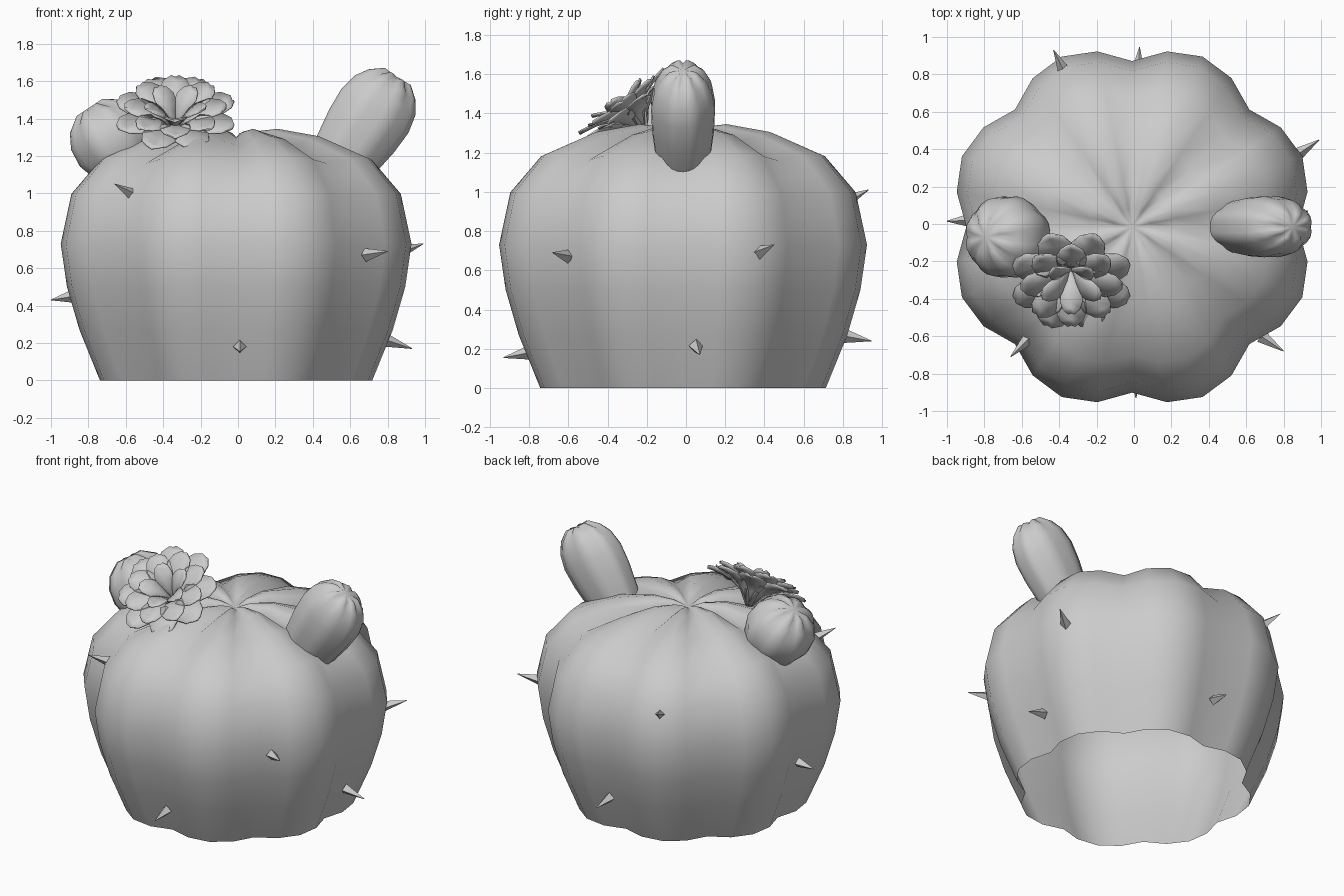
import bpy
import bmesh
from math import sin, cos, pi, radians
from mathutils import Vector, Matrix

cube = bpy.data.objects.get("Cube")
if cube:
    bpy.data.objects.remove(cube)

grey = bpy.data.materials.new("plain grey")
grey.use_nodes = True
grey.diffuse_color = (0.6, 0.6, 0.6, 1)
grey.node_tree.nodes["Principled BSDF"].inputs["Base Color"].default_value = (0.6, 0.6, 0.6, 1)


def finish(bm, name, smooth=True, matrix=None):
    """Turn a bmesh into a named, shaded object."""
    if matrix:
        bmesh.ops.transform(bm, matrix=matrix, verts=bm.verts)
    bmesh.ops.recalc_face_normals(bm, faces=bm.faces)
    for f in bm.faces:
        f.smooth = smooth
    mesh = bpy.data.meshes.new(name)
    bm.to_mesh(mesh)
    bm.free()
    mesh.materials.append(grey)
    obj = bpy.data.objects.new(name, mesh)
    bpy.context.collection.objects.link(obj)
    return obj


def ribbed(name, profile, sides, lobes, depth, matrix):
    """Revolve (radius, height, valley dip) rings with scalloped ribs, closed by a pole."""
    bm = bmesh.new()
    rings = []
    for r, z, dip in profile[:-1]:
        ring = []
        for k in range(sides):
            a = 2 * pi * k / sides
            valley = 1 - abs(sin(lobes * a / 2))
            rad = r * (1 - depth * valley)
            ring.append(bm.verts.new((rad * cos(a), rad * sin(a), z - dip * valley)))
        rings.append(ring)
    for low, high in zip(rings, rings[1:]):
        for k in range(sides):
            j = (k + 1) % sides
            bm.faces.new((low[k], low[j], high[j], high[k]))
    pole = bm.verts.new((0, 0, profile[-1][1]))
    for k in range(sides):
        bm.faces.new((rings[-1][k], rings[-1][(k + 1) % sides], pole))
    return finish(bm, name, True, matrix)


def aim(origin, direction, scale=(1, 1, 1)):
    rot = Vector(direction).to_track_quat('Z', 'Y').to_matrix().to_4x4()
    return Matrix.Translation(origin) @ Matrix.Diagonal((*scale, 1)) @ rot


# Main body, open underneath
ribbed("body", [(0.765, 0, 0), (0.88, 0.27, 0), (0.95, 0.5, 0), (0.985, 0.73, 0),
                (0.925, 1.0, 0.01), (0.76, 1.19, 0.03), (0.48, 1.305, 0.05),
                (0.24, 1.345, 0.05), (0.1, 1.33, 0.03), (0, 1.29, 0)],
       32, 8, 0.1, Matrix.Translation((-0.01, -0.015, 0)))

# Two side arms
ribbed("tall_arm", [(0.13, -0.45, 0), (0.19, -0.24, 0), (0.215, -0.08, 0), (0.222, 0.05, 0),
                    (0.2, 0.15, 0), (0.155, 0.22, 0.01), (0.09, 0.27, 0.02), (0, 0.265, 0)],
       32, 8, 0.05, aim((0.705, -0.015, 1.4), (0.55, 0, 0.83), (1, 0.76, 1)))
ribbed("round_arm", [(0.13, -0.2, 0), (0.19, -0.13, 0), (0.225, -0.02, 0), (0.215, 0.08, 0),
                     (0.17, 0.16, 0.01), (0.09, 0.215, 0.02), (0, 0.215, 0)],
       32, 8, 0.05, aim((-0.675, -0.07, 1.28), (-0.55, 0, 0.83)))


# Flower: layered rings of thin curved petals
def petal_ring(name, count, turn, path, width, matrix):
    bm = bmesh.new()
    widths = [0.15, 0.5, 0.9, 1.0, 0.75, 0.25]
    for p in range(count):
        spin = Matrix.Rotation(2 * pi * p / count + turn, 3, 'Z')
        rows = []
        for (r, z), w in zip(path, widths):
            h = width * w / 2
            rows.append([bm.verts.new(spin @ Vector((r, s * h, z + 0.012 * abs(s))))
                         for s in (-1, 0, 1)])
        for a, b in zip(rows, rows[1:]):
            for i in (0, 1):
                bm.faces.new((a[i], a[i + 1], b[i + 1], b[i]))
    obj = finish(bm, name, True, matrix)
    solid = obj.modifiers.new("thickness", 'SOLIDIFY')
    solid.thickness = 0.009
    return obj


flower = Matrix.Translation((-0.335, -0.24, 1.345)) @ Matrix.Rotation(radians(37), 4, 'X')
petals = [petal_ring(*args, flower) for args in (
    ("outer_petals", 8, pi / 8, [(0, -0.06), (0.08, 0.04), (0.16, 0.08), (0.23, 0.095),
                                 (0.295, 0.1), (0.33, 0.1)], 0.19),
    ("middle_petals", 8, 0, [(0, -0.04), (0.06, 0.06), (0.11, 0.105), (0.18, 0.13),
                             (0.235, 0.14), (0.27, 0.145)], 0.165),
    ("inner_petals", 5, -pi / 2, [(0, -0.02), (0.03, 0.06), (0.06, 0.11), (0.1, 0.145),
                                  (0.14, 0.165), (0.165, 0.175)], 0.12))]

# Thorns: four-sided spikes from base to tip
thorns = [((-0.56, -0.61, 0.99), (-0.66, -0.71, 1.05)),
          ((0.68, -0.60, 0.67), (0.8, -0.68, 0.69)),
          ((0.01, -0.80, 0.18), (0.01, -0.93, 0.155)),
          ((0.79, 0.05, 0.215), (0.93, 0.07, 0.17)),
          ((0.87, 0.37, 0.69), (0.99, 0.45, 0.73)),
          ((-0.37, 0.81, 0.95), (-0.43, 0.93, 1.01)),
          ((0.02, 0.81, 0.265), (0.03, 0.945, 0.24)),
          ((-0.88, 0.02, 0.45), (-1.0, 0.015, 0.43)),
          ((0.66, -0.57, 0.24), (0.8, -0.68, 0.2))]
for i, (base, tip) in enumerate(thorns[:-1], 1):
    axis = Vector(tip) - Vector(base)
    bm = bmesh.new()
    bmesh.ops.create_cone(bm, cap_ends=True, segments=4, radius1=0.036, radius2=0.002,
                          depth=axis.length)
    finish(bm, f"thorn_{i}", False, aim((Vector(base) + Vector(tip)) / 2, axis))
